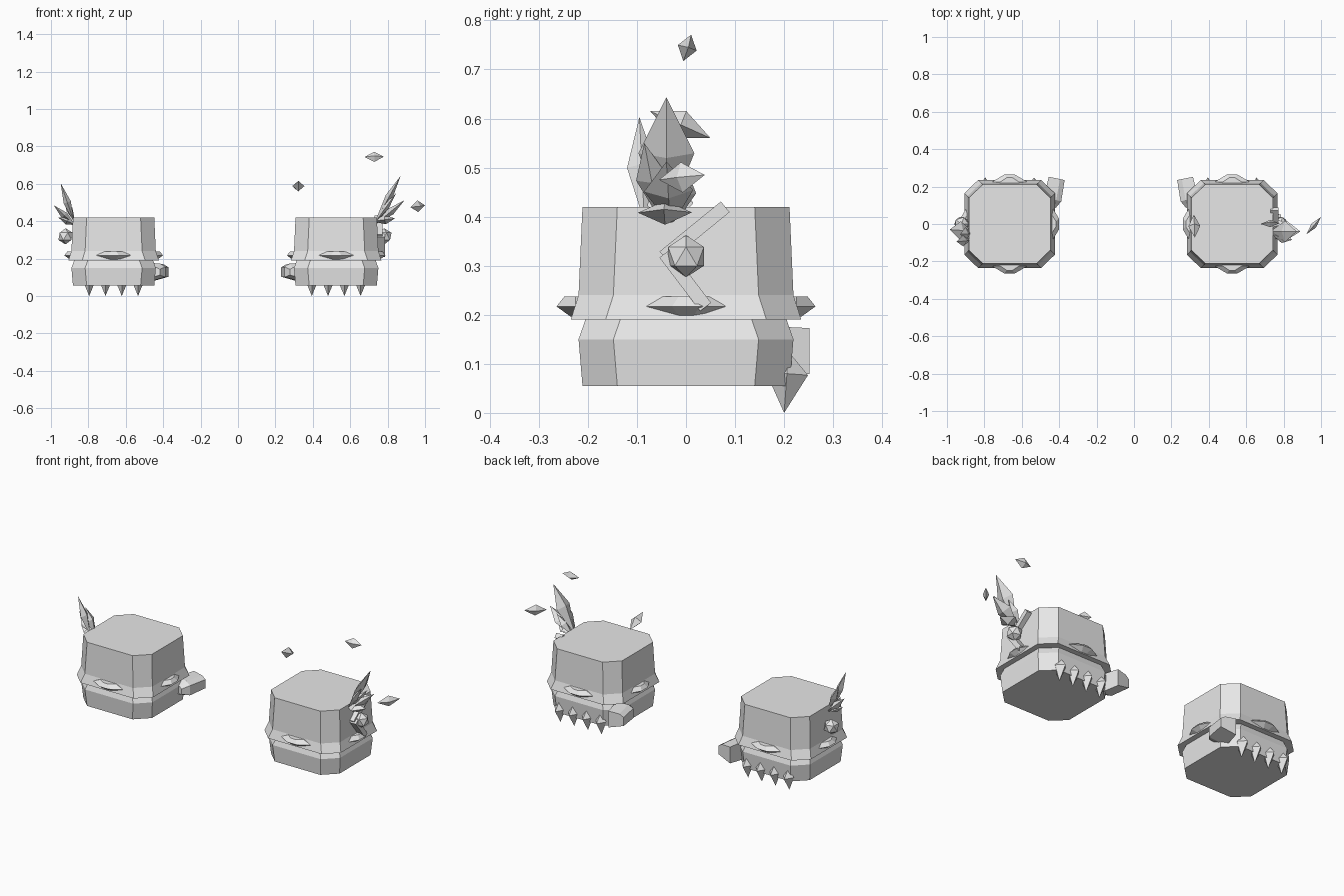
import bpy, bmesh, math
from mathutils import Vector, Matrix

cube = bpy.data.objects.get("Cube")
if cube:
    bpy.data.objects.remove(cube)

grey = bpy.data.materials.new("plain grey")
grey.use_nodes = True
grey.diffuse_color = (0.8, 0.8, 0.8, 1)
grey.node_tree.nodes["Principled BSDF"].inputs["Base Color"].default_value = (0.8, 0.8, 0.8, 1)


def finish(bm, name):
    bmesh.ops.recalc_face_normals(bm, faces=bm.faces)
    mesh = bpy.data.meshes.new(name)
    bm.to_mesh(mesh)
    bm.free()
    mesh.materials.append(grey)
    obj = bpy.data.objects.new(name, mesh)
    bpy.context.collection.objects.link(obj)
    return obj


def loft(name, rings):
    """Skin a stack of equal rings and cap both ends."""
    bm = bmesh.new()
    loops = [[bm.verts.new(p) for p in ring] for ring in rings]
    n = len(loops[0])
    for a, b in zip(loops, loops[1:]):
        for i in range(n):
            j = (i + 1) % n
            bm.faces.new((a[i], a[j], b[j], b[i]))
    bm.faces.new(loops[0])
    bm.faces.new(loops[-1])
    return finish(bm, name)


def crystal(name, base, tip, wide, half_width, half_depth, belly=0.5):
    """Four-sided double pyramid running from base to tip."""
    base, tip = Vector(base), Vector(tip)
    axis = (tip - base).normalized()
    side = Vector(wide)
    side = (side - axis * side.dot(axis)).normalized()
    depth = axis.cross(side)
    mid = base.lerp(tip, belly)
    bm = bmesh.new()
    ring = [bm.verts.new(mid + o) for o in (side * half_width, depth * half_depth,
                                            -side * half_width, -depth * half_depth)]
    ends = [bm.verts.new(base), bm.verts.new(tip)]
    for i in range(4):
        for e in ends:
            bm.faces.new((ring[i], ring[(i + 1) % 4], e))
    return finish(bm, name)


def octagon(cx, r, z):
    c = r - 0.071
    pts = [(r, -c), (r, c), (c, r), (-c, r), (-r, c), (-r, -c), (-c, -r), (c, -r)]
    return [(cx + x * 1.03, y, z) for x, y in pts]


def bar(name, a, b, half, x0, x1):
    """Flat strip between two (y, z) points."""
    a, b = Vector(a), Vector(b)
    d = (b - a).normalized()
    n = Vector((-d.y, d.x)) * half
    pts = [a + n, b + n, b - n, a - n]
    return loft(name, [[(x, p.x, p.y) for p in pts] for x in (x0, x1)])


def build_block(label, cx, s):
    # Eight-sided body with a flared seam
    profile = [(0.211, 0.055), (0.219, 0.15), (0.205, 0.19), (0.235, 0.19),
               (0.219, 0.24), (0.211, 0.42)]
    loft(label + "_body", [octagon(cx, r, z) for r, z in profile])

    # Faceted stud on each of the four sides
    for k in range(4):
        turn = Matrix.Translation((cx, 0, 0)) @ Matrix.Rotation(k * math.pi / 2, 4, "Z")
        rings = []
        for half, out, z in ((0.045, 0.235, 0.196), (0.095, 0.264, 0.217), (0.05, 0.248, 0.237)):
            pts = [(-half, 0.19), (-half, 0.225), (-half * 0.3, out),
                   (half * 0.3, out), (half, 0.225), (half, 0.19)]
            rings.append([turn @ Vector((x, y, z)) for x, y in pts])
        loft(label + "_side_stud", rings)

    # Row of four spikes along the back
    for i in range(4):
        x = cx + (i - 1.5) * 0.087
        crystal(label + "_back_spike", (x, 0.209, 0.125), (x, 0.2, 0.0), (1, 0, 0), 0.033, 0.043, 0.36)

    # Tapered thumb on the inner side
    place = Matrix.Translation((cx - s * 0.238, 0.175, 0.126)) @ Matrix.Rotation(s * 0.2, 4, "Z")
    rings = []
    for y, k in ((-0.085, 0.55), (-0.045, 1), (0.07, 0.9)):
        pts = [(-0.048, -0.025), (-0.048, 0.03), (-0.02, 0.047), (0.048, 0.052), (0.048, -0.052)]
        rings.append([place @ Vector((s * x * k, y, z * k)) for x, z in pts])
    loft(label + "_thumb", rings)

    # Round faceted gem on the outer side
    bm = bmesh.new()
    bmesh.ops.create_icosphere(bm, subdivisions=1, radius=0.043,
                               matrix=Matrix.Translation((cx + s * 0.257, 0, 0.319)))
    finish(bm, label + "_gem")


build_block("right_block", -0.665, -1)
build_block("left_block", 0.525, 1)

# Crystal plume on the left block: base, tip, half width, half depth
for base, tip, w, d in (
        ((0.73, -0.04, 0.39), (0.87, -0.04, 0.643), 0.057, 0.02),
        ((0.73, -0.03, 0.38), (0.89, -0.04, 0.512), 0.05, 0.02),
        ((0.73, -0.05, 0.39), (0.845, -0.085, 0.55), 0.033, 0.016),
        ((0.73, -0.02, 0.39), (0.82, 0.0, 0.5), 0.03, 0.016),
        ((0.72, -0.04, 0.4), (0.84, -0.045, 0.415), 0.055, 0.025)):
    crystal("left_plume_crystal", base, tip, (0, 1, 0), w, d, 0.55)

# Crystal plume on the right block
for base, tip, w, d in (
        ((-0.875, -0.085, 0.39), (-0.948, -0.095, 0.603), 0.03, 0.02),
        ((-0.87, -0.05, 0.39), (-0.93, -0.055, 0.53), 0.035, 0.018),
        ((-0.865, -0.04, 0.37), (-0.985, -0.03, 0.485), 0.05, 0.02),
        ((-0.865, -0.05, 0.38), (-0.96, -0.05, 0.42), 0.04, 0.02)):
    crystal("right_plume_crystal", base, tip, (0, 1, 0), w, d, 0.52)

# Bent strap behind the left gem
bar("upper_strap", (0.08, 0.42), (-0.045, 0.318), 0.014, 0.73, 0.772)
bar("lower_strap", (-0.043, 0.325), (0.04, 0.216), 0.014, 0.73, 0.785)

# Floating shards around the left block
crystal("outer_shard", (0.922, -0.055, 0.475), (1.0, 0.038, 0.485), (0, 0, 1), 0.031, 0.016)
crystal("top_shard", (0.676, 0.0, 0.743), (0.78, 0.005, 0.745), (0, 0.3, 1), 0.028, 0.02)
crystal("inner_shard", (0.325, -0.073, 0.615), (0.32, 0.05, 0.56), (1, 0, 0), 0.032, 0.03)
